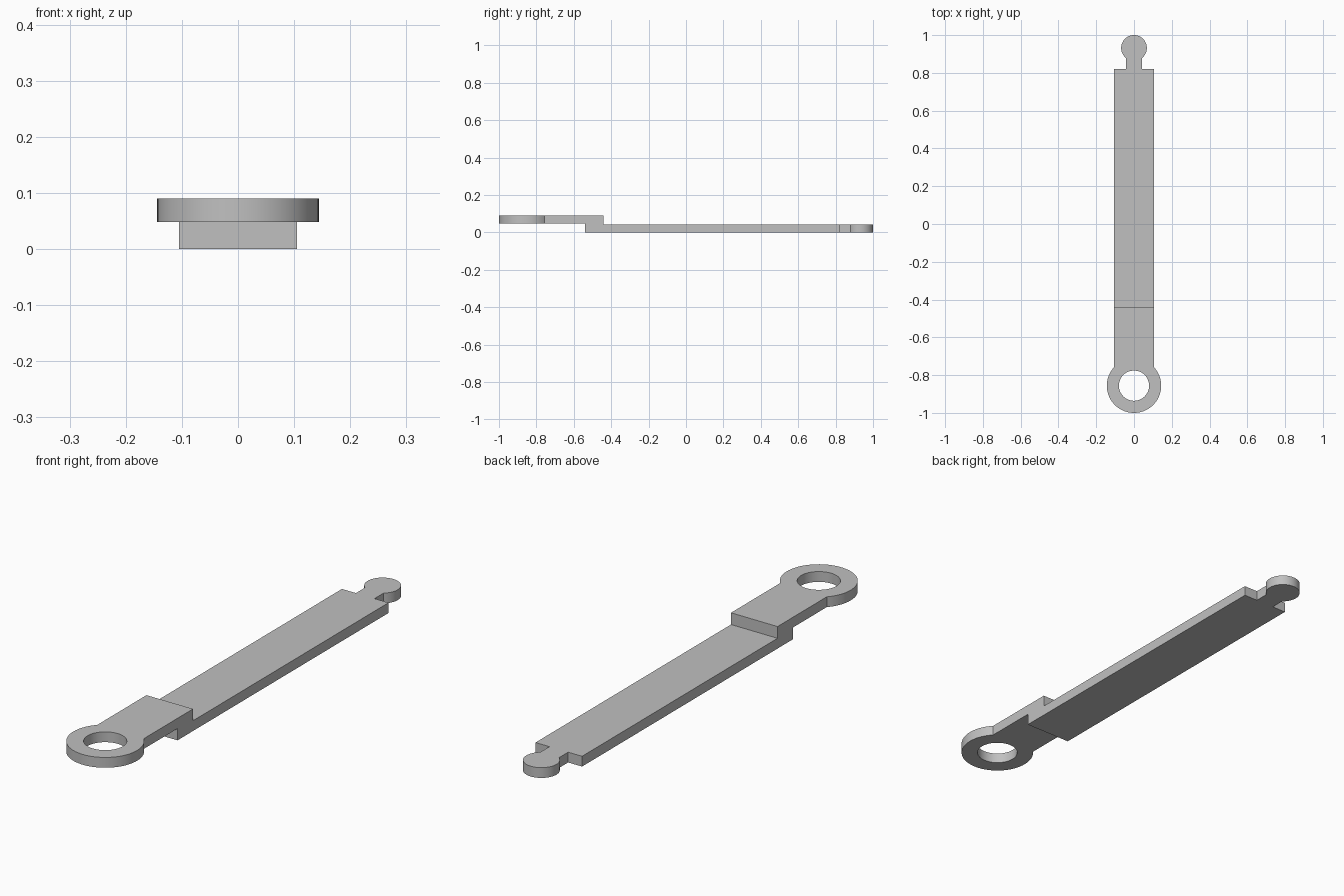
import bpy, bmesh
from math import asin, cos, sin, sqrt, pi, radians
from mathutils import Vector

if "Cube" in bpy.data.objects:
    bpy.data.objects.remove(bpy.data.objects["Cube"])

THICK = 0.042            # plate thickness
TOP = 0.09               # overall height
HALF = 0.105             # half width of the bar
BAR_END = 0.82
EYE_Y, EYE_R, HOLE_R = -0.856, 0.144, 0.08
KNOB_Y, KNOB_R, NECK = 0.932, 0.068, 0.042
EYE_JOIN = EYE_Y + sqrt(EYE_R ** 2 - HALF ** 2)

grey = bpy.data.materials.new("plain_grey")
grey.use_nodes = True
grey.diffuse_color = (0.53, 0.53, 0.53, 1)
grey.node_tree.nodes["Principled BSDF"].inputs["Base Color"].default_value = grey.diffuse_color


def arc(cy, r, start, end, steps):
    """Points on an arc in the ground plane, centred on x = 0."""
    angles = [start + (end - start) * i / steps for i in range(steps + 1)]
    return [(r * cos(a), cy + r * sin(a)) for a in angles]


def solid(name, loops, place, depth, open_y):
    """Fill closed loops (the inner ones are holes), extrude, drop the mating face."""
    bm = bmesh.new()
    for loop in loops:
        vs = [bm.verts.new(place(p)) for p in loop]
        for a, b in zip(vs, vs[1:] + vs[:1]):
            bm.edges.new((a, b))
    if len(loops) == 1:
        bm.faces.new(bm.verts[:])
    else:
        bmesh.ops.triangle_fill(bm, edges=bm.edges[:], use_beauty=True)
    ext = bmesh.ops.extrude_face_region(bm, geom=bm.faces[:], use_keep_orig=True)
    moved = [g for g in ext["geom"] if isinstance(g, bmesh.types.BMVert)]
    bmesh.ops.translate(bm, verts=moved, vec=depth)
    bmesh.ops.recalc_face_normals(bm, faces=bm.faces[:])
    mating = [f for f in bm.faces if all(abs(v.co.y - open_y) < 1e-4 for v in f.verts)]
    bmesh.ops.delete(bm, geom=mating, context="FACES")

    mesh = bpy.data.meshes.new(name)
    bm.to_mesh(mesh)
    bm.free()
    mesh.materials.append(grey)
    ob = bpy.data.objects.new(name, mesh)
    bpy.context.collection.objects.link(ob)
    bpy.ops.object.select_all(action="DESELECT")
    ob.select_set(True)
    bpy.context.view_layer.objects.active = ob
    bpy.ops.object.shade_smooth_by_angle(angle=radians(30))


up = Vector((0, 0, THICK))

# Stepped bar: side profile swept across the width
low, high = THICK, TOP - THICK
profile = [(EYE_JOIN, high), (-0.54, high), (-0.54, 0), (BAR_END, 0),
           (BAR_END, low), (-0.44, low), (-0.44, TOP), (EYE_JOIN, TOP)]
solid("stepped_bar", [profile], lambda p: (-HALF, p[0], p[1]),
      Vector((2 * HALF, 0, 0)), EYE_JOIN)

# Raised eye with a round hole
a = asin((EYE_JOIN - EYE_Y) / EYE_R)
outer = arc(EYE_Y, EYE_R, pi - a, 2 * pi + a, 56)
hole = arc(EYE_Y, HOLE_R, 0, 2 * pi, 48)[:-1]
solid("eye_ring", [outer, hole], lambda p: (p[0], p[1], high), up, EYE_JOIN)

# Round knob on a narrow neck
b = asin(sqrt(KNOB_R ** 2 - NECK ** 2) / KNOB_R)
tab = [(-NECK, BAR_END), (NECK, BAR_END)] + arc(KNOB_Y, KNOB_R, -b, pi + b, 48)
solid("knob_tab", [tab], lambda p: (p[0], p[1], 0), up, BAR_END)
